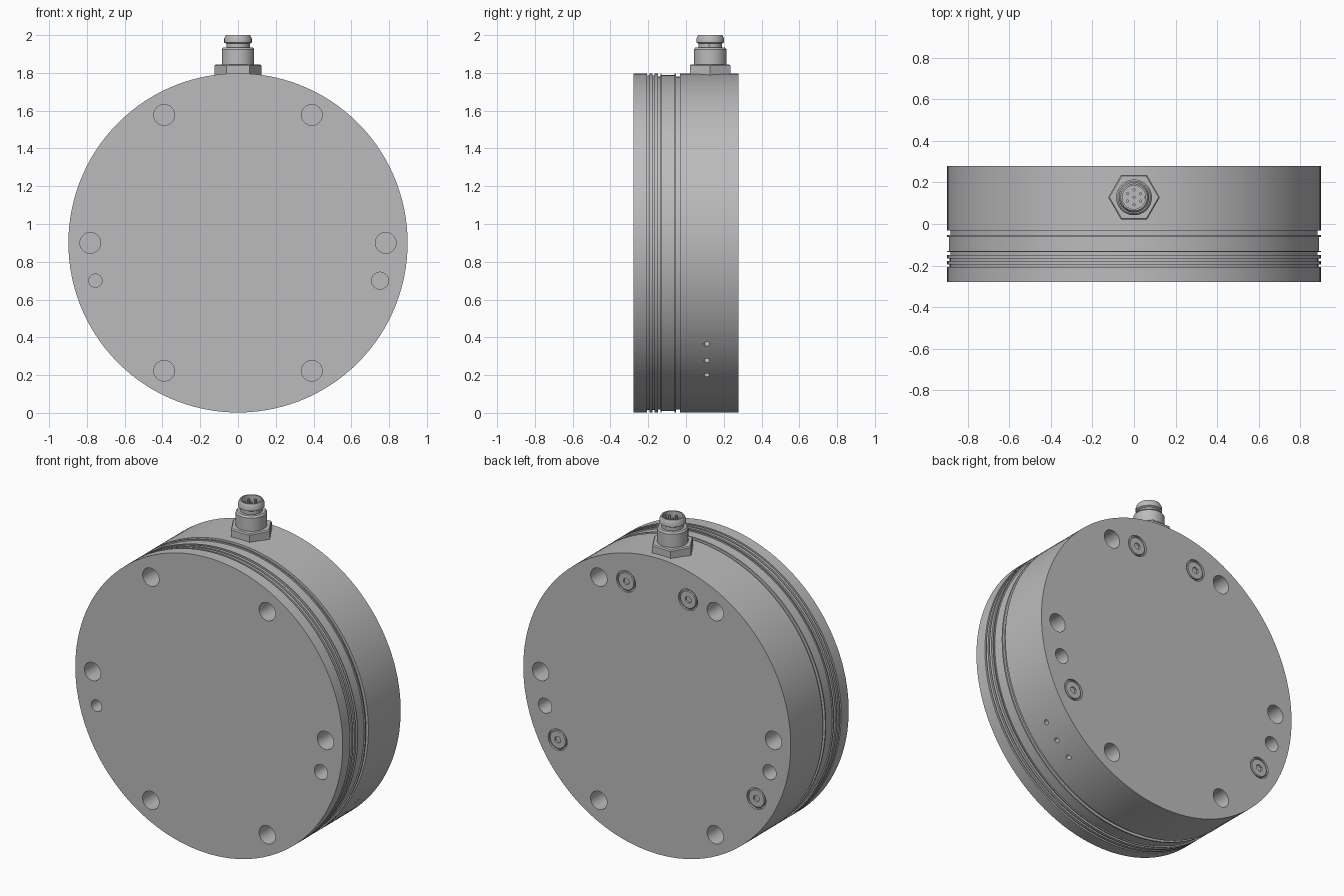
import bpy, bmesh
from math import radians, sin, cos, pi
from mathutils import Matrix, Vector

old = bpy.data.objects.get("Cube")
if old:
    bpy.data.objects.remove(old, do_unlink=True)

metal = bpy.data.materials.new("grey_metal")
metal.use_nodes = True
grey = (0.5, 0.5, 0.5, 1)
metal.diffuse_color = grey
metal.node_tree.nodes["Principled BSDF"].inputs["Base Color"].default_value = grey

CZ, R, BACK = 0.9, 0.898, 0.278          # disc centre height, radius, half depth
TO_Y = Matrix.Rotation(-pi / 2, 4, 'X')  # turns a z axis into +y
PLUG = Vector((0, 0.128, 0))


def finish(name, bm):
    bmesh.ops.recalc_face_normals(bm, faces=bm.faces)
    mesh = bpy.data.meshes.new(name)
    bm.to_mesh(mesh)
    bm.free()
    mesh.materials.append(metal)
    ob = bpy.data.objects.new(name, mesh)
    bpy.context.collection.objects.link(ob)
    return ob


def select(ob):
    bpy.ops.object.select_all(action='DESELECT')
    ob.select_set(True)
    bpy.context.view_layer.objects.active = ob


def smooth(ob):
    select(ob)
    bpy.ops.object.shade_smooth_by_angle(angle=radians(30))


def lathe(name, profile, matrix, steps=48):
    """Revolve (radius, height) points about z, then place with the matrix."""
    bm = bmesh.new()
    vs = [bm.verts.new((r, 0, h)) for r, h in profile]
    es = [bm.edges.new(pair) for pair in zip(vs, vs[1:])]
    bmesh.ops.spin(bm, geom=vs + es, cent=(0, 0, 0), axis=(0, 0, 1),
                   angle=2 * pi, steps=steps)
    bmesh.ops.remove_doubles(bm, verts=bm.verts, dist=1e-5)
    bm.transform(matrix)
    return finish(name, bm)


def add_rod(bm, a, b, radius, segs=32):
    """Add a solid cylinder between two points."""
    a, b = Vector(a), Vector(b)
    turn = (b - a).to_track_quat('Z', 'Y').to_matrix().to_4x4()
    bmesh.ops.create_cone(bm, cap_ends=True, segments=segs, radius1=radius,
                          radius2=radius, depth=(b - a).length,
                          matrix=Matrix.Translation((a + b) / 2) @ turn)


def add_slab(bm, outline, y0, y1, shrink=0):
    """Add a prism along y, its outline optionally shrunk inwards."""
    tmp = bmesh.new()
    face = tmp.faces.new([tmp.verts.new((x, y0, CZ + w)) for x, w in outline])
    if shrink:
        rim = bmesh.ops.inset_region(tmp, faces=[face], thickness=shrink,
                                     use_even_offset=True)["faces"]
        bmesh.ops.delete(tmp, geom=rim, context='FACES')
    top = bmesh.ops.extrude_face_region(tmp, geom=tmp.faces[:])["geom"]
    bmesh.ops.translate(tmp, vec=(0, y1 - y0, 0),
                        verts=[v for v in top if isinstance(v, bmesh.types.BMVert)])
    bmesh.ops.recalc_face_normals(tmp, faces=tmp.faces)
    mesh = bpy.data.meshes.new("slab")
    tmp.to_mesh(mesh)
    tmp.free()
    bm.from_mesh(mesh)
    bpy.data.meshes.remove(mesh)


def cut(ob, bm):
    """Subtract a bmesh from an object."""
    cutter = finish("cutter", bm)
    cutter.hide_render = True
    mod = ob.modifiers.new("cut", 'BOOLEAN')
    mod.operation, mod.solver, mod.object = 'DIFFERENCE', 'EXACT', cutter
    select(ob)
    bpy.ops.object.modifier_apply(modifier=mod.name)
    bpy.data.objects.remove(cutter, do_unlink=True)


def arc(r, a0, a1, n, cx=0, cw=0):
    angles = [radians(a0 + (a1 - a0) * i / n) for i in range(n + 1)]
    return [(cx + r * cos(a), cw + r * sin(a)) for a in angles]


# Cover outline: one half, then mirrored
BOSS = (0.667, -0.384)
half = (arc(0.86, 90, 73, 6) + [(0.285, 0.807), (0.3, 0.77), (0.3, 0.61)]
        + arc(0.67, 61, 50, 4) + [(0.455, 0.508), (0.595, 0.572), (0.615, 0.575)]
        + arc(0.855, 41, 18, 8) + [(0.81, 0.22), (0.79, 0.19), (0.69, 0.16)]
        + arc(0.685, 11, -19, 8) + [(0.66, -0.26)]
        + arc(0.087, 60, -100, 12, *BOSS) + [(0.57, -0.465), (0.52, -0.428)]
        + arc(0.665, -41, -70, 8) + [(0.208, -0.65), (0.208, -0.8)]
        + arc(0.86, -77.5, -90, 5))
outline = half + [(-x, w) for x, w in half[-2:0:-1]]

# Round housing with ring grooves and a shallow recessed band
profile = [(0, -BACK), (R, -BACK)]
for y0, y1, r in ((-0.206, -0.194, 0.886), (-0.178, -0.166, 0.886),
                  (-0.149, -0.135, 0.882), (-0.130, -0.062, 0.89),
                  (-0.054, -0.032, 0.882)):
    profile += [(R, y0), (r, y0), (r, y1), (R, y1)]
profile += [(R, BACK), (0, BACK)]
housing = lathe("housing", profile, Matrix.Translation((0, 0, CZ)) @ TO_Y, 120)

# Mounting holes in both faces, cover pocket and side holes
bm = bmesh.new()
holes = [(x, w, 0.055, 0.055) for x, w in arc(0.782, 0, 300, 5)]
holes += [(-0.755, -0.2, 0.035, 0.045), (0.752, -0.2, 0.045, 0.045)]
for x, w, front, back in holes:
    add_rod(bm, (x, -0.4, CZ + w), (x, -0.03, CZ + w), front)
    add_rod(bm, (x, 0.4, CZ + w), (x, 0.03, CZ + w), back)
add_slab(bm, outline, BACK - 0.03, 0.4)
for (x0, w0), (x1, w1) in zip(arc(0.83, -36.6, -51.2, 2), arc(1, -36.6, -51.2, 2)):
    add_rod(bm, (x0, 0.11, CZ + w0), (x1, 0.11, CZ + w1), 0.015, 16)
cut(housing, bm)
smooth(housing)

# Back cover, flush with the housing behind a thin gap
bm = bmesh.new()
add_slab(bm, outline, BACK - 0.031, BACK, 0.011)
cover = finish("back_cover", bm)
screws = [(s * x, w) for s in (-1, 1) for x, w in ((0.208, 0.7), BOSS)]
bm = bmesh.new()
for x, w in screws:
    add_rod(bm, (x, BACK - 0.012, CZ + w), (x, 0.4, CZ + w), 0.064)
cut(cover, bm)
smooth(cover)

# Cover screws with a hexagonal socket
for i, (x, w) in enumerate(screws):
    at = Matrix.Translation((x, BACK, CZ + w))
    screw = lathe(f"cover_screw_{i + 1}", [(0, -0.02), (0.055, -0.02), (0.055, -0.005),
                                           (0.051, -0.001), (0, -0.001)], at @ TO_Y, 32)
    bm = bmesh.new()
    add_rod(bm, (x, BACK - 0.015, CZ + w), (x, 0.4, CZ + w), 0.021, 6)
    cut(screw, bm)
    smooth(screw)

# Hexagonal nut with points towards the sides
bm = bmesh.new()
bmesh.ops.create_circle(bm, cap_ends=True, segments=6, radius=0.124)
bm.transform(Matrix.Translation(PLUG + Vector((0, 0, 1.78))))
spot = max(v.co.x for v in bm.verts)
if spot < 0.12:
    bmesh.ops.rotate(bm, verts=bm.verts, cent=PLUG, matrix=Matrix.Rotation(pi / 6, 3, 'Z'))
for height, size in ((0.058, 1), (0.007, 0.95)):
    face = max(bm.faces, key=lambda f: f.calc_center_median().z)
    new = bmesh.ops.extrude_face_region(bm, geom=[face])["geom"]
    vs = [v for v in new if isinstance(v, bmesh.types.BMVert)]
    bmesh.ops.delete(bm, geom=[face], context='FACES_ONLY') if size < 1 else None
    bmesh.ops.translate(bm, verts=vs, vec=(0, 0, height))
    bmesh.ops.scale(bm, verts=vs, vec=(size, size, 1), space=Matrix.Translation(-PLUG))
finish("connector_nut", bm)

# Hollow connector barrel
smooth(lathe("connector_barrel", [
    (0, 1.83), (0.086, 1.83), (0.086, 1.925), (0.078, 1.935), (0.062, 1.935),
    (0.062, 1.955), (0.073, 1.961), (0.073, 1.982), (0.064, 2.0), (0.056, 2.0),
    (0.056, 1.91), (0, 1.91)], Matrix.Translation(PLUG)))

# Contact pins and keying rib inside the barrel
bm = bmesh.new()
for x, y in [(0, 0)] + arc(0.036, 30, 330, 5):
    add_rod(bm, PLUG + Vector((x, y, 1.9)), PLUG + Vector((x, y, 1.985)), 0.007, 12)
add_rod(bm, PLUG + Vector((0.056, 0, 1.9)), PLUG + Vector((0.056, 0, 1.99)), 0.008, 12)
smooth(finish("connector_pins", bm))
